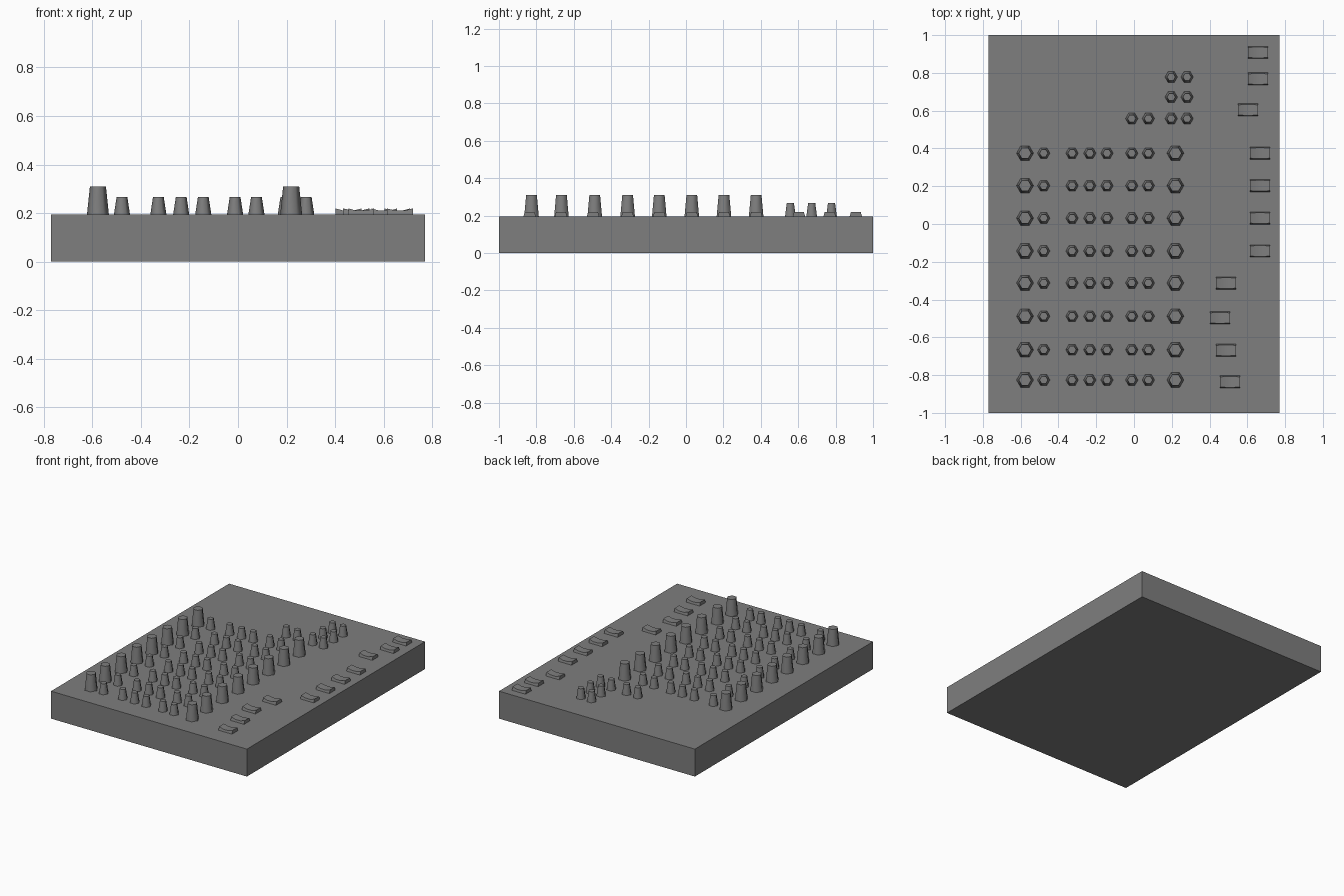
import bpy, math

if "Cube" in bpy.data.objects:
    bpy.data.objects.remove(bpy.data.objects["Cube"])

TOP = 0.195  # height of the panel surface

# Dark grey plastic
dark = bpy.data.materials.new("dark_grey")
dark.diffuse_color = (0.21, 0.21, 0.21, 1)
dark.use_nodes = True
dark.node_tree.nodes["Principled BSDF"].inputs["Base Color"].default_value = dark.diffuse_color


def mesh(name, verts, faces, smooth=True):
    me = bpy.data.meshes.new(name)
    me.from_pydata(verts, [], faces)
    me.update()
    me.materials.append(dark)
    if smooth:  # round off the sides, keep rims sharp
        me.shade_smooth()
        me.set_sharp_from_angle(angle=math.radians(65))
    return me


def loft(name, rings, smooth=True):
    """Skin a list of equal-length rings (bottom to top) and cap both ends."""
    n = len(rings[0])
    faces = [tuple(reversed(range(n)))]
    for k in range(len(rings) - 1):
        a, b = k * n, (k + 1) * n
        faces += [(a + i, a + (i + 1) % n, b + (i + 1) % n, b + i) for i in range(n)]
    last = (len(rings) - 1) * n
    faces.append(tuple(range(last, last + n)))
    return mesh(name, [v for r in rings for v in r], faces, smooth)


def hexagon(r, z):
    return [(r * math.cos(i * math.pi / 3), r * math.sin(i * math.pi / 3), z) for i in range(6)]


def place(name, me, x, y, z=TOP):
    ob = bpy.data.objects.new(name, me)
    ob.location = (x, y, z)
    bpy.context.collection.objects.link(ob)
    return ob


# Panel slab
w, d = 0.77, 1.0
rect = [(-w, -d), (w, -d), (w, d), (-w, d)]
place("panel", loft("panel", [[(x, y, z) for x, y in rect] for z in (0, TOP)], False), 0, 0, 0)

# Tapered six-sided knobs
large = loft("large_knob", [hexagon(0.045, 0), hexagon(0.033, 0.115)])
small = loft("small_knob", [hexagon(0.033, 0), hexagon(0.022, 0.072)])

# Fader cap: saddle-shaped top, long sides leaning inwards
xs = [-0.053, -0.02, 0.02, 0.053]
hs = [0.024, 0.015, 0.015, 0.024]
verts = []
for x, h in zip(xs, hs):
    t = 0.033 - 0.28 * h
    verts += [(x, -0.033, 0), (x, 0.033, 0), (x, t, h), (x, -t, h)]
faces = [(0, 3, 2, 1), (12, 13, 14, 15)]
for k in range(0, 12, 4):
    faces += [(k + i, k + (i + 1) % 4, k + 4 + (i + 1) % 4, k + 4 + i) for i in range(4)]
# outward-facing winding
fader = mesh("fader_cap", verts, faces)

# Channel rows of knobs
rows = [0.375, 0.203, 0.031, -0.143, -0.312, -0.488, -0.666, -0.826]
for y in rows:
    for x in (-0.577, 0.219):
        place("large_knob", large, x, y)
    for x in (-0.478, -0.328, -0.234, -0.143, -0.012, 0.076):
        place("small_knob", small, x, y)

# Master knobs near the back
for x in (0.197, 0.281):
    for y in (0.778, 0.672, 0.558):
        place("small_knob", small, x, y)
for x in (-0.012, 0.076):
    place("small_knob", small, x, 0.558)

# Faders: one per channel row plus three master faders
for x, y in zip([0.667] * 4 + [0.488, 0.455, 0.486, 0.508], rows[:4] + [-0.313, -0.497, -0.669, -0.836]):
    place("fader_cap", fader, x, y)
for x, y in ((0.656, 0.908), (0.656, 0.768), (0.603, 0.604)):
    place("fader_cap", fader, x, y)
